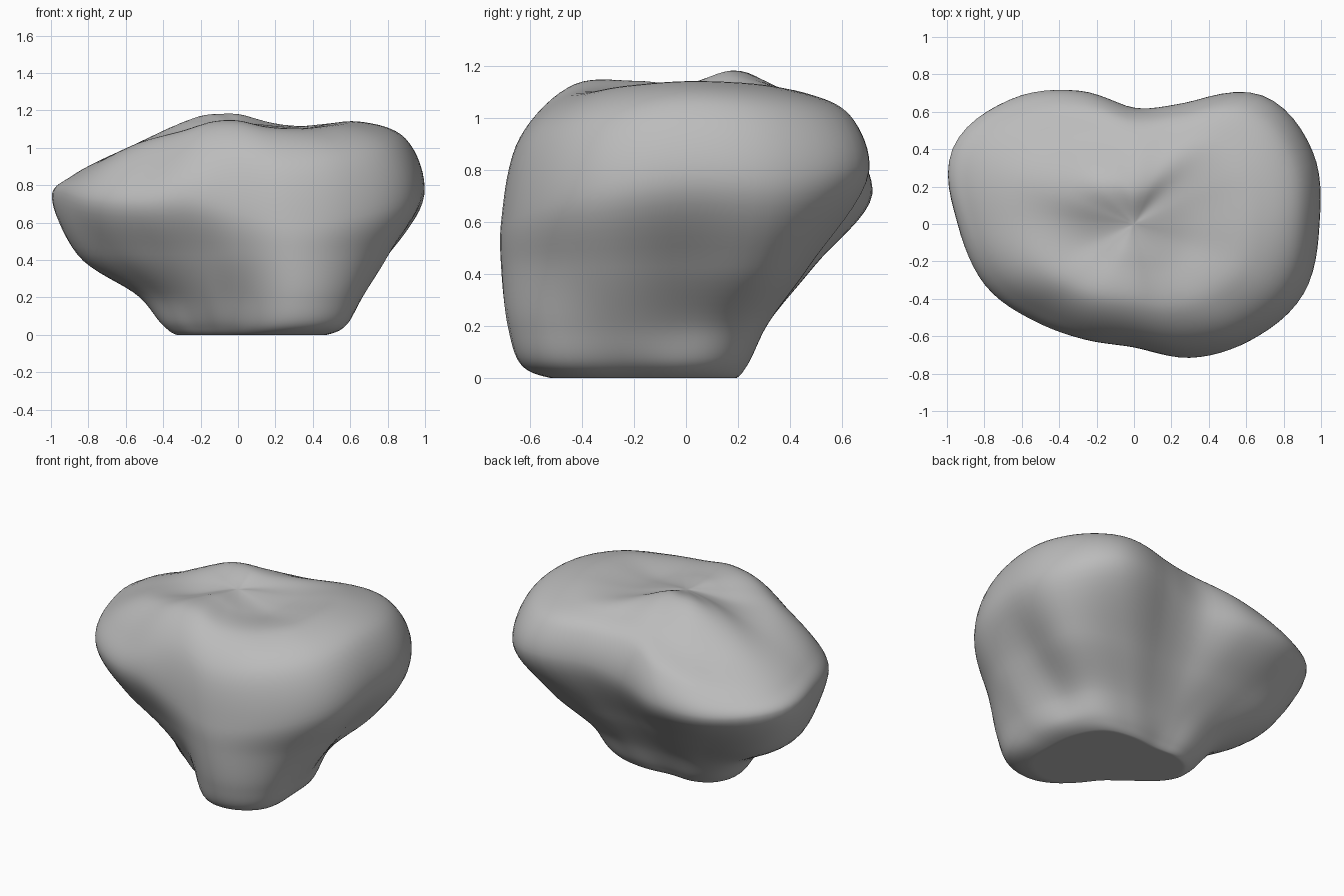
import bpy, bmesh, math
from mathutils import Vector

cube = bpy.data.objects.get("Cube")
if cube:
    bpy.data.objects.remove(cube, do_unlink=True)

DIRECTIONS = 16     # directions in each profile, counter-clockwise from +x
AROUND = 6          # smooth steps between directions
ALONG = 8           # smooth steps between profiles


def spline(a, b, c, d, t):
    """Smooth value from b to c, guided by a and d."""
    return b + 0.5 * t * (c - a + t * (2*a - 5*b + 4*c - d + t * (3*(b - c) + d - a)))


def curve(a, b, c, d, t):
    """Smooth point from b to c for unevenly spaced points, without overshoot."""
    ka = -math.sqrt((b - a).length)
    kc = math.sqrt((c - b).length)
    kd = kc + math.sqrt((d - c).length)
    u = t * kc
    ab = a.lerp(b, (u - ka) / -ka)
    bc = b.lerp(c, t)
    cd = c.lerp(d, (u - kc) / (kd - kc))
    return ab.lerp(bc, (u - ka) / (kc - ka)).lerp(bc.lerp(cd, u / kd), t)


def profile(text):
    return [float(word) for word in text.split()]


def mix(values, fraction):
    return [v * fraction for v in values]


def flat(height):
    return [height] * DIRECTIONS


# Outlines of the boulder: narrow diagonal foot, waist, and broad rim
foot = profile(".54 .46 .33 .25 .22 .24 .31 .38 .40 .35 .31 .32 .40 .68 .75 .62")
ankle = profile(".60 .57 .43 .33 .30 .33 .42 .52 .52 .44 .40 .41 .48 .74 .81 .72")
waist = profile(".78 .84 .66 .49 .45 .53 .67 .87 .84 .70 .58 .54 .60 .77 .85 .86")
rim = profile(".99 1.03 .97 .70 .62 .77 .94 1.05 .94 .86 .74 .67 .66 .77 .88 .98")

# Heights of the rim and of the uneven crown above it
rim_z = profile(".75 .74 .79 .8 .74 .71 .71 .75 .76 .71 .69 .71 .65 .6 .63 .7")
shoulder_z = profile("1.05 1.03 1.01 1 .98 .9 .84 .84 .86 .87 .87 .94 .97 .92 .95 1")
crown_z = profile("1.14 1.13 1.1 1.09 1.09 1.02 .97 .97 .99 1.03 1.07 1.12 1.13 1.09 1.09 1.12")
hump_z = profile("1.1 1.11 1.12 1.16 1.18 1.18 1.17 1.13 1.09 1.08 1.11 1.14 1.14 1.12 1.1 1.09")

rings = [
    (flat(0), flat(0)),
    (mix(foot, 0.5), flat(0)),
    (mix(foot, 0.82), flat(0)),
    (foot, flat(0.05)),
    (ankle, flat(0.2)),
    (waist, flat(0.43)),
    (rim, rim_z),
    (mix(rim, 0.9), shoulder_z),
    (mix(rim, 0.65), crown_z),
    (mix(rim, 0.3), hump_z),
    (flat(0), flat(1.13)),
]


def around(values):
    """Refine a closed profile."""
    n = len(values)
    return [spline(values[i - 1], values[i], values[(i + 1) % n], values[(i + 2) % n], s / AROUND)
            for i in range(n) for s in range(AROUND)]


smooth = [(around(r), around(z)) for r, z in rings]
count = DIRECTIONS * AROUND


def ring_point(index, k):
    """Radius and height, continued past both poles on the far side."""
    last = len(smooth) - 1
    sign = 1
    if index < 0 or index > last:
        index = -index if index < 0 else 2 * last - index
        k = (k + count // 2) % count
        sign = -1
    radii, heights = smooth[index]
    return Vector((sign * radii[k], heights[k]))


# Boulder surface, lofted from the underside to the top
bm = bmesh.new()
loops = []
for i in range(len(smooth) - 1):
    for s in range(ALONG):
        if i == 0 and s == 0:
            continue
        loop = []
        for k in range(count):
            r, z = curve(*[ring_point(i + j, k) for j in (-1, 0, 1, 2)], s / ALONG)
            angle = math.tau * k / count
            loop.append(bm.verts.new((r * math.cos(angle), r * math.sin(angle), max(z, 0))))
        loops.append(loop)
bottom = bm.verts.new((0, 0, 0))
top = bm.verts.new((0, 0, rings[-1][1][0]))
for k in range(count):
    n = (k + 1) % count
    bm.faces.new((bottom, loops[0][n], loops[0][k]))
    bm.faces.new((top, loops[-1][k], loops[-1][n]))
    for low, high in zip(loops, loops[1:]):
        bm.faces.new((low[k], low[n], high[n], high[k]))
bmesh.ops.recalc_face_normals(bm, faces=bm.faces)

mesh = bpy.data.meshes.new("boulder")
bm.to_mesh(mesh)
bm.free()
boulder = bpy.data.objects.new("boulder", mesh)
bpy.context.collection.objects.link(boulder)

# Plain grey stone
stone = bpy.data.materials.new("grey_stone")
stone.use_nodes = True
colour = (0.5, 0.5, 0.5, 1)
stone.diffuse_color = colour
stone.node_tree.nodes["Principled BSDF"].inputs["Base Color"].default_value = colour
mesh.materials.append(stone)

bpy.ops.object.select_all(action="DESELECT")
boulder.select_set(True)
bpy.context.view_layer.objects.active = boulder
bpy.ops.object.shade_smooth_by_angle(angle=math.radians(50))
